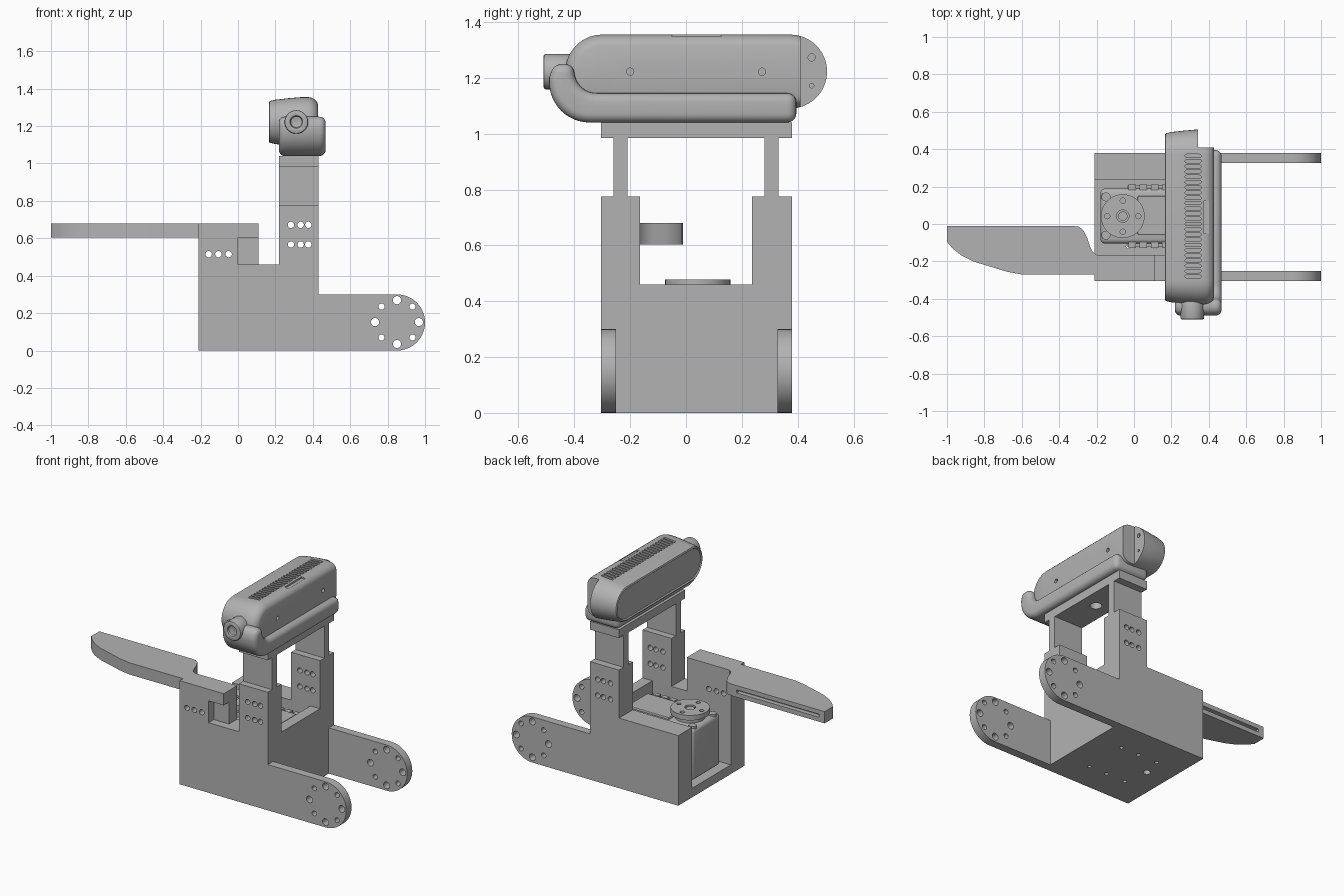
import bpy, bmesh, math
from mathutils import Vector

cube = bpy.data.objects.get("Cube")
if cube:
    bpy.data.objects.remove(cube, do_unlink=True)

grey = bpy.data.materials.new("plain_grey")
grey.diffuse_color = (0.45, 0.45, 0.45, 1)
grey.use_nodes = True
grey.node_tree.nodes["Principled BSDF"].inputs["Base Color"].default_value = (0.45, 0.45, 0.45, 1)


def finish(name, bm):
    bmesh.ops.recalc_face_normals(bm, faces=bm.faces)
    me = bpy.data.meshes.new(name)
    bm.to_mesh(me)
    bm.free()
    me.materials.append(grey)
    ob = bpy.data.objects.new(name, me)
    bpy.context.collection.objects.link(ob)
    return ob


def place(axis, u, v, d):
    # Profile (u, v) with depth d along the axis
    return {"x": (d, u, v), "y": (u, d, v), "z": (u, v, d)}[axis]


def add_prism(bm, pts, axis, a, b):
    low = [bm.verts.new(place(axis, u, v, a)) for u, v in pts]
    top = [bm.verts.new(place(axis, u, v, b)) for u, v in pts]
    bm.faces.new(low)
    bm.faces.new(top)
    n = len(pts)
    for i in range(n):
        j = (i + 1) % n
        bm.faces.new((low[i], low[j], top[j], top[i]))


def arc(cu, cv, r, start, end, n=16):
    return [(cu + r * math.cos(math.radians(start + (end - start) * i / n)),
             cv + r * math.sin(math.radians(start + (end - start) * i / n))) for i in range(n + 1)]


def circle(cu, cv, r, n=24):
    return arc(cu, cv, r, 0, 360, n)[:-1]


def rect(u0, u1, v0, v1):
    return [(u0, v0), (u1, v0), (u1, v1), (u0, v1)]


def prisms(name, *items):
    bm = bmesh.new()
    for item in items:
        add_prism(bm, *item)
    return finish(name, bm)


def apply_mods(ob):
    dg = bpy.context.evaluated_depsgraph_get()
    me = bpy.data.meshes.new_from_object(ob.evaluated_get(dg))
    ob.modifiers.clear()
    ob.data = me


def cut(ob, *items):
    tool = prisms("cutter", *items)
    mod = ob.modifiers.new("cut", "BOOLEAN")
    mod.operation, mod.solver, mod.object = "DIFFERENCE", "EXACT", tool
    apply_mods(ob)
    bpy.data.objects.remove(tool, do_unlink=True)


def bevel(ob, width, segments=5):
    mod = ob.modifiers.new("round", "BEVEL")
    mod.width, mod.segments, mod.limit_method = width, segments, "ANGLE"
    mod.angle_limit = math.radians(40)
    apply_mods(ob)


def smooth(ob, angle=30):
    bpy.ops.object.select_all(action="DESELECT")
    ob.select_set(True)
    bpy.context.view_layer.objects.active = ob
    bpy.ops.object.shade_smooth_by_angle(angle=math.radians(angle))


# Frame: base, side arms, posts and raised block in one profile
outline = [(-.21, 0)] + arc(.85, .15, .15, -90, 90, 24) + [
    (.43, .3), (.43, .775), (.22, .775), (.22, .46), (0, .46), (0, .59), (-.21, .59)]
frame = prisms("frame", (outline, "y", -.305, .38))
cut(frame, (rect(-.3, .1, .46, .7), "y", -.165, .5))
cut(frame, (rect(.1, .6, .46, .9), "y", -.165, .237))
cut(frame, (rect(.43, 1.1, -.1, .4), "y", -.25, .327))
cut(frame, (rect(-.3, .36, .06, .6), "y", -.165, .237))

# Bolt holes in arms, posts, block and floor
holes = []
for k in range(8):
    a = k * math.pi / 4
    r = .022 if k % 2 == 0 else .016
    holes.append((circle(.85 + .117 * math.cos(a), .152 + .117 * math.sin(a), r), "y", -.5, .5))
for x in (.283, .335, .376):
    for z in (.567, .672):
        holes.append((circle(x, z, .017), "y", -.5, .5))
for x in (-.157, -.105, -.05):
    holes.append((circle(x, .515, .017), "y", -.5, .5))
for x in (-.03, .11, .24):
    for y in (-.12, .17):
        holes.append((circle(x, y, .012), "z", -.1, .2))
holes.append((circle(-.06, .045, .022), "z", -.1, .2))
cut(frame, *holes)
smooth(frame)

# Thin uprights and the platform with a screw hole
prisms("uprights", *[(rect(.22, .43, .775, .985), "y", y, y + .05) for y in (-.26, .282)])
platform = prisms("platform", (rect(.22, .43, .985, 1.04), "y", -.305, .38))
cut(platform, (circle(.325, .04, .035), "z", .9, 1.2))
smooth(platform)

# Fixed finger with hanging tab and inner groove
finger_outline = [(.11, -.305), (.11, -.165), (-.2, -.165), (-.22, -.15), (-.235, -.12), (-.25, -.075),
                  (-.27, -.035), (-.295, -.015), (-.33, -.01), (-1, -.01), (-1, -.095), (-.97, -.13),
                  (-.92, -.17), (-.86, -.2), (-.68, -.255), (-.6, -.27), (-.21, -.27), (-.21, -.305)]
finger = prisms("fixed_finger", (finger_outline, "z", .603, .68))
cut(finger, (rect(-.96, -.36, .632, .652), "y", -.04, .1))
smooth(finger)
prisms("finger_tab", (rect(0, .11, .46, .603), "y", -.25, -.165))
prisms("finger_shim", (rect(-.21, 0, .59, .603), "y", -.305, -.165))

# Motor: case, raised cover, notched side rails and corner screws
case = prisms("motor_case", (rect(-.18, .34, -.105, .19), "z", .075, .415))
bevel(case, .025, 3)
smooth(case)
cover = prisms("motor_cover", (rect(.02, .32, -.06, .15), "z", .41, .43))
bevel(cover, .006, 2)
rails = []
for y in (-.123, .185):
    rails.append((rect(-.035, .33, y, y + .022), "z", .1, .385))
    for k in range(6):
        rails.append((rect(-.03 + k * .06, .01 + k * .06, y - .004, y + .026), "z", .37, .41))
prisms("motor_rails", *rails)
screws = prisms("motor_screws", *[(circle(-.15, y, .024), "z", .40, .425) for y in (-.06, .145)])
smooth(screws)

# Motor horn with bolt circle
horn = prisms("motor_horn", (circle(-.06, .042, .117, 40), "z", .445, .478))
cut(horn, (circle(-.06, .042, .033), "z", .46, .6),
    *[(circle(-.06 + dx, .042 + dy, .014), "z", .46, .6)
      for dx, dy in ((.083, 0), (-.083, 0), (0, .083), (0, -.083))])
smooth(horn)
hub = prisms("motor_hub", (circle(-.06, .042, .09, 32), "z", .41, .446), (circle(-.06, .042, .025), "z", .455, .472))
smooth(hub)


# Camera body: capsule rings lofted from the lens side to the rear
def capsule(x, off):
    r = .1325 - off
    pts = arc(.373, 1.2225, r, -90, 90, 18) + arc(-.3, 1.2225, r, 90, 270, 18)
    return [Vector((x, u, v)) for u, v in pts]


bm = bmesh.new()
stations = [(.172, .042), (.172, .036), (.165, .03), (.169, .021), (.2, .014), (.27, .006), (.34, 0),
            (.375, 0), (.395, .004), (.41, .012), (.422, .024), (.428, .04)]
rings = [[bm.verts.new(p) for p in capsule(x, o)] for x, o in stations]
for r0, r1 in zip(rings, rings[1:]):
    for i in range(len(r0)):
        j = (i + 1) % len(r0)
        bm.faces.new((r0[i], r0[j], r1[j], r1[i]))
bm.faces.new(rings[0])
bm.faces.new(rings[-1])
camera = finish("camera_body", bm)
cut(camera, (rect(.41, .6, 1, 1.5), "x", .342, .6))
# Vents, top latch and screw holes
vents = []
for k in range(24):
    y = -.28 + k * .028
    vents.append((arc(.282, y, .009, 90, 270, 6) + arc(.35, y, .009, -90, 90, 6), "z", 1.332, 1.4))
vents.append((rect(.375, .4, -.05, .125), "z", 1.345, 1.4))
for y, z, r, d in ((-.2, 1.222, .013, .41), (.272, 1.222, .013, .41), (.45, 1.273, .013, .32), (.45, 1.172, .008, .32)):
    vents.append((circle(y, z, r, 16), "x", d, .5))
cut(camera, *vents)
smooth(camera, 35)

# Cradle: bar below the camera sweeping up to the hinge
sweep = [(.395, 1.04), (.395, 1.145), (-.32, 1.145)] + arc(-.32, 1.225, .08, -100, -175, 8) + [
    (-.402, 1.25), (-.475, 1.25), (-.49, 1.2)] + arc(-.345, 1.185, .145, 180, 270, 12)
cradle = prisms("camera_cradle", (sweep, "x", .218, .468))
bevel(cradle, .036, 5)
smooth(cradle, 40)

# Hinge knob with recessed ring
knob = prisms("hinge_knob", (circle(.312, 1.222, .063, 36), "y", -.51, -.4))
cut(knob, (circle(.312, 1.222, .032), "y", -.6, -.495))
bevel(knob, .007, 2)
smooth(knob)
